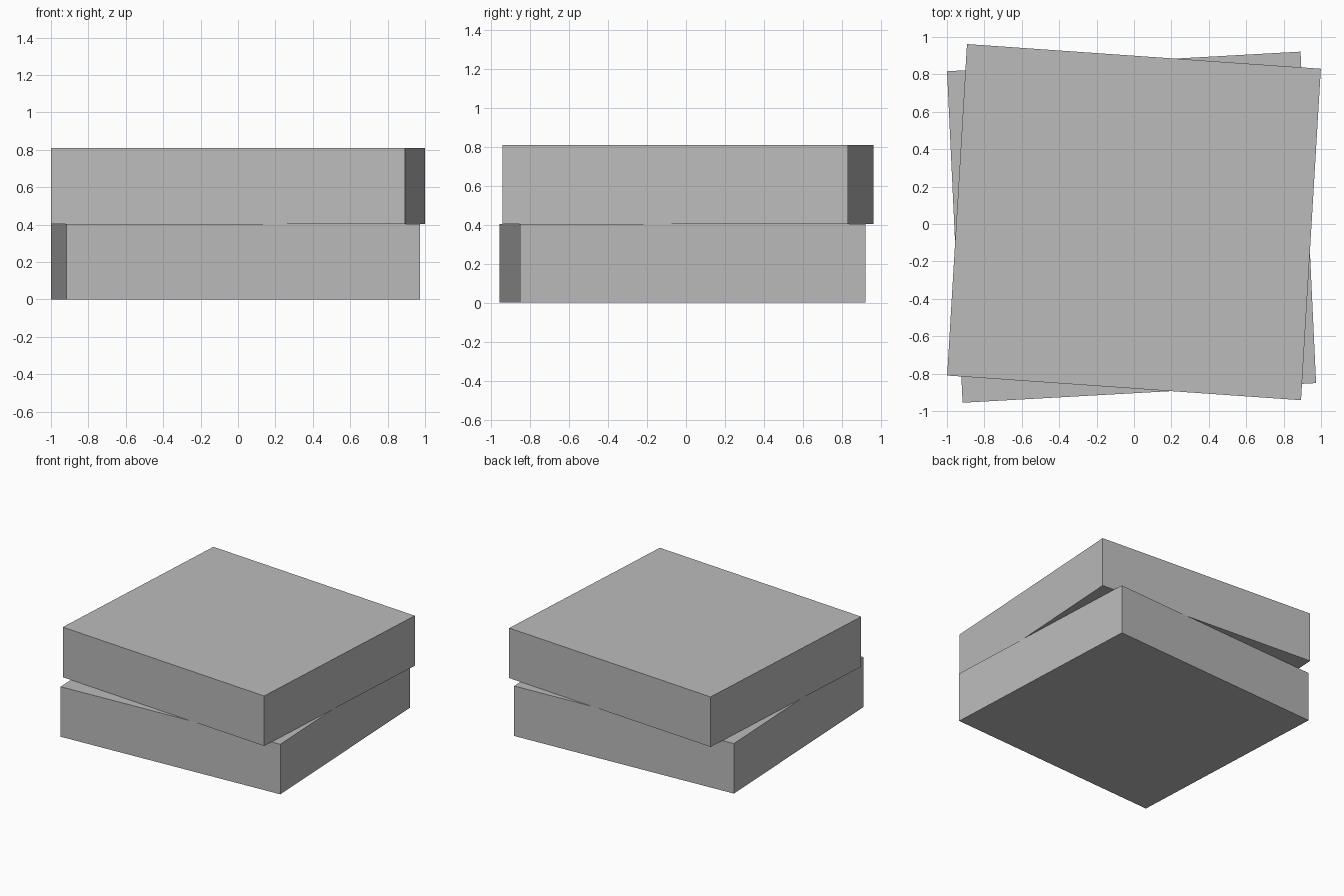
import bpy
from mathutils import Matrix

cube = bpy.data.objects.get("Cube")
if cube:
    bpy.data.objects.remove(cube, do_unlink=True)

# Single plain grey
grey = bpy.data.materials.new("plain_grey")
grey.use_nodes = True
colour = (0.5, 0.5, 0.5, 1)
grey.diffuse_color = colour
grey.node_tree.nodes["Principled BSDF"].inputs["Base Color"].default_value = colour

HEIGHT = 0.404


def slab(name, centre, x_edge, y_edge):
    """Slightly skewed box spanned by two horizontal edges and the height."""
    bpy.ops.mesh.primitive_cube_add(size=1)
    obj = bpy.context.object
    obj.name = name
    obj.data.transform(Matrix((
        (x_edge[0], y_edge[0], 0, 0),
        (x_edge[1], y_edge[1], 0, 0),
        (0, 0, HEIGHT, 0),
        (0, 0, 0, 1))))
    obj.location = centre
    obj.data.materials.append(grey)


# Two stacked slabs, turned in opposite directions
slab("lower_slab", (-0.013, -0.017, HEIGHT / 2), (1.89, 0.105), (-0.083, 1.772))
slab("upper_slab", (0, 0.01, HEIGHT * 1.5), (1.892, -0.132), (0.106, 1.772))
